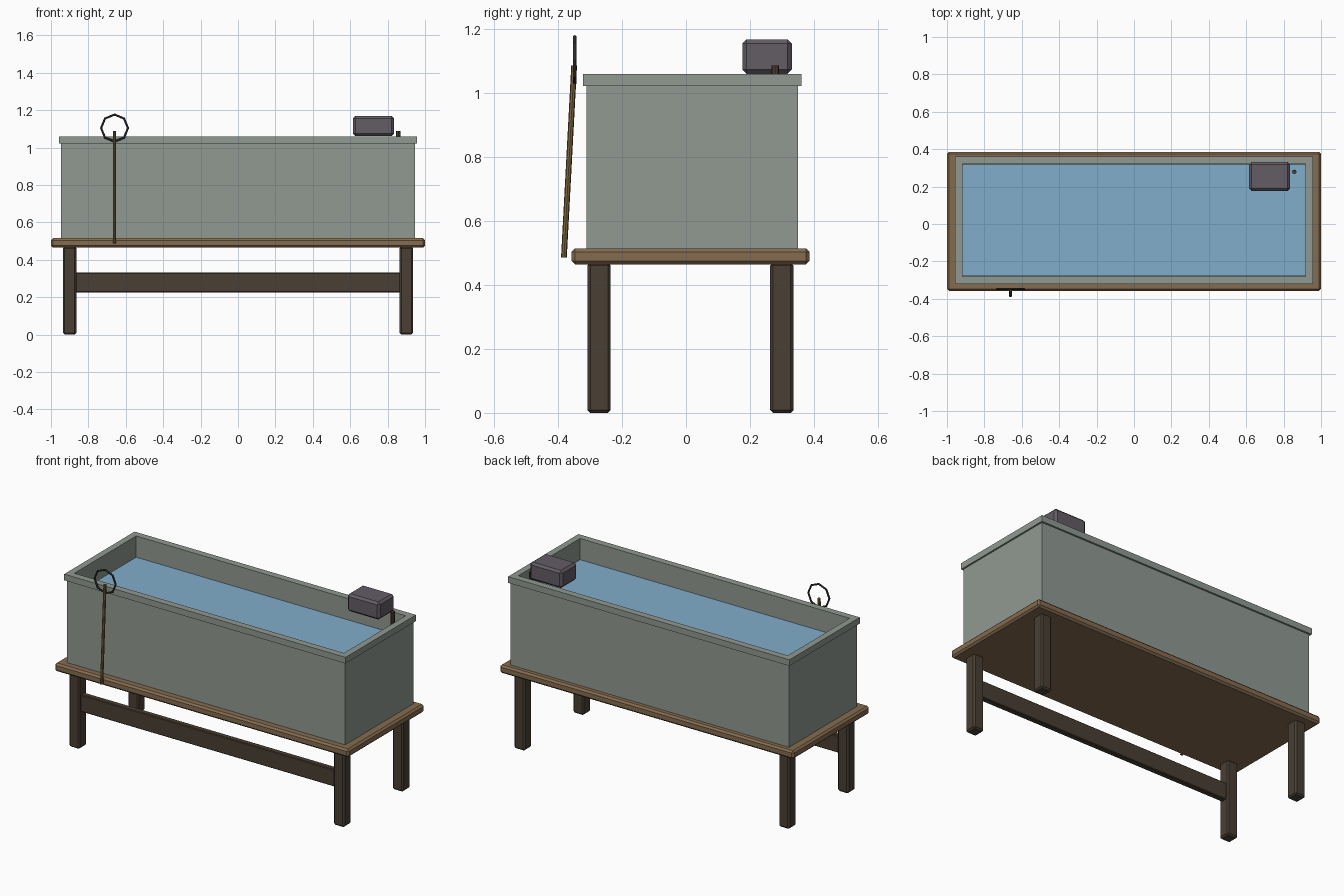
import bpy
import bmesh
from math import pi
from mathutils import Matrix, Vector

cube = bpy.data.objects.get("Cube")
if cube:
    bpy.data.objects.remove(cube, do_unlink=True)


def material(name, colour, rough=0.7):
    m = bpy.data.materials.new(name)
    m.use_nodes = True
    m.diffuse_color = (*colour, 1)
    bsdf = m.node_tree.nodes["Principled BSDF"]
    bsdf.inputs["Base Color"].default_value = (*colour, 1)
    bsdf.inputs["Roughness"].default_value = rough
    return m


stone = material("grey green stone", (0.28, 0.32, 0.285))
water_blue = material("water blue", (0.22, 0.42, 0.6), 0.2)
wood = material("brown wood", (0.235, 0.15, 0.08))
dark_wood = material("dark wood", (0.068, 0.05, 0.034))
plastic = material("purple grey plastic", (0.125, 0.108, 0.13))
bamboo = material("golden bamboo", (0.21, 0.135, 0.05))
iron = material("dark iron", (0.04, 0.037, 0.043))

MID_Y = 0.014  # centre line of the table and tub


def add_object(name, bm, mat):
    mesh = bpy.data.meshes.new(name)
    bm.normal_update()
    bm.to_mesh(mesh)
    bm.free()
    mesh.materials.append(mat)
    obj = bpy.data.objects.new(name, mesh)
    bpy.context.collection.objects.link(obj)
    return obj


def box(name, centre, size, mat, bevel=0):
    bm = bmesh.new()
    bmesh.ops.create_cube(bm, size=1, matrix=Matrix.Translation(centre) @ Matrix.Diagonal((*size, 1)))
    if bevel:
        bmesh.ops.bevel(bm, geom=bm.edges[:], offset=bevel, segments=1, affect='EDGES')
    return add_object(name, bm, mat)


def rod(name, start, end, radius, mat, sides=8):
    start, end = Vector(start), Vector(end)
    axis = end - start
    turn = axis.to_track_quat('Z', 'Y').to_matrix().to_4x4()
    bm = bmesh.new()
    bmesh.ops.create_cone(bm, cap_ends=True, segments=sides, radius1=radius, radius2=radius,
                          depth=axis.length, matrix=Matrix.Translation((start + end) / 2) @ turn)
    return add_object(name, bm, mat)


# Table: top, four legs and a front stretcher
box("table_top", (0, MID_Y, 0.49), (2, 0.744, 0.05), wood, 0.011)
for sx, side in ((-1, "right"), (1, "left")):
    for sy, end in ((-1, "front"), (1, "back")):
        box(f"{end}_{side}_leg", (sx * 0.9, MID_Y + sy * 0.286, 0.235), (0.072, 0.073, 0.47), dark_wood, 0.009)
box("front_stretcher", (0, MID_Y - 0.286, 0.278), (1.75, 0.036, 0.105), dark_wood, 0.004)

# Tub: a stepped wall section carried round a rectangle, closed by a floor
section = [(0.947, 0.331, 0.515), (0.947, 0.331, 1.022), (0.957, 0.342, 1.022),
           (0.957, 0.342, 1.06), (0.917, 0.3, 1.06), (0.917, 0.3, 0.56)]
bm = bmesh.new()
loops = [[bm.verts.new((sx * hx, MID_Y + 0.006 + sy * hy, z))
          for sx, sy in ((-1, -1), (1, -1), (1, 1), (-1, 1))] for hx, hy, z in section]
for low, high in zip(loops, loops[1:]):
    for i in range(4):
        j = (i + 1) % 4
        bm.faces.new((low[i], low[j], high[j], high[i]))
bm.faces.new(loops[0][::-1])
bm.faces.new(loops[-1])
add_object("tub", bm, stone)
box("water", (0, MID_Y + 0.006, 0.745), (1.832, 0.598, 0.37), water_blue)

# Filter box resting over the rim, with its intake pipe
box("filter_box", (0.725, 0.254, 1.115), (0.22, 0.154, 0.108), plastic, 0.013)
rod("intake_pipe", (0.857, 0.279, 0.75), (0.857, 0.279, 1.087), 0.012, dark_wood)

# Net leaning on the front: pole and eight-sided hoop
rod("net_pole", (-0.66, -0.382, 0.486), (-0.66, -0.35, 1.087), 0.009, bamboo)
bpy.ops.mesh.primitive_torus_add(major_segments=8, minor_segments=6, major_radius=0.072,
                                 minor_radius=0.006, location=(-0.66, -0.348, 1.104),
                                 rotation=(pi / 2, 0, 0))
hoop = bpy.context.object
hoop.name = "net_hoop"
hoop.data.materials.append(iron)
